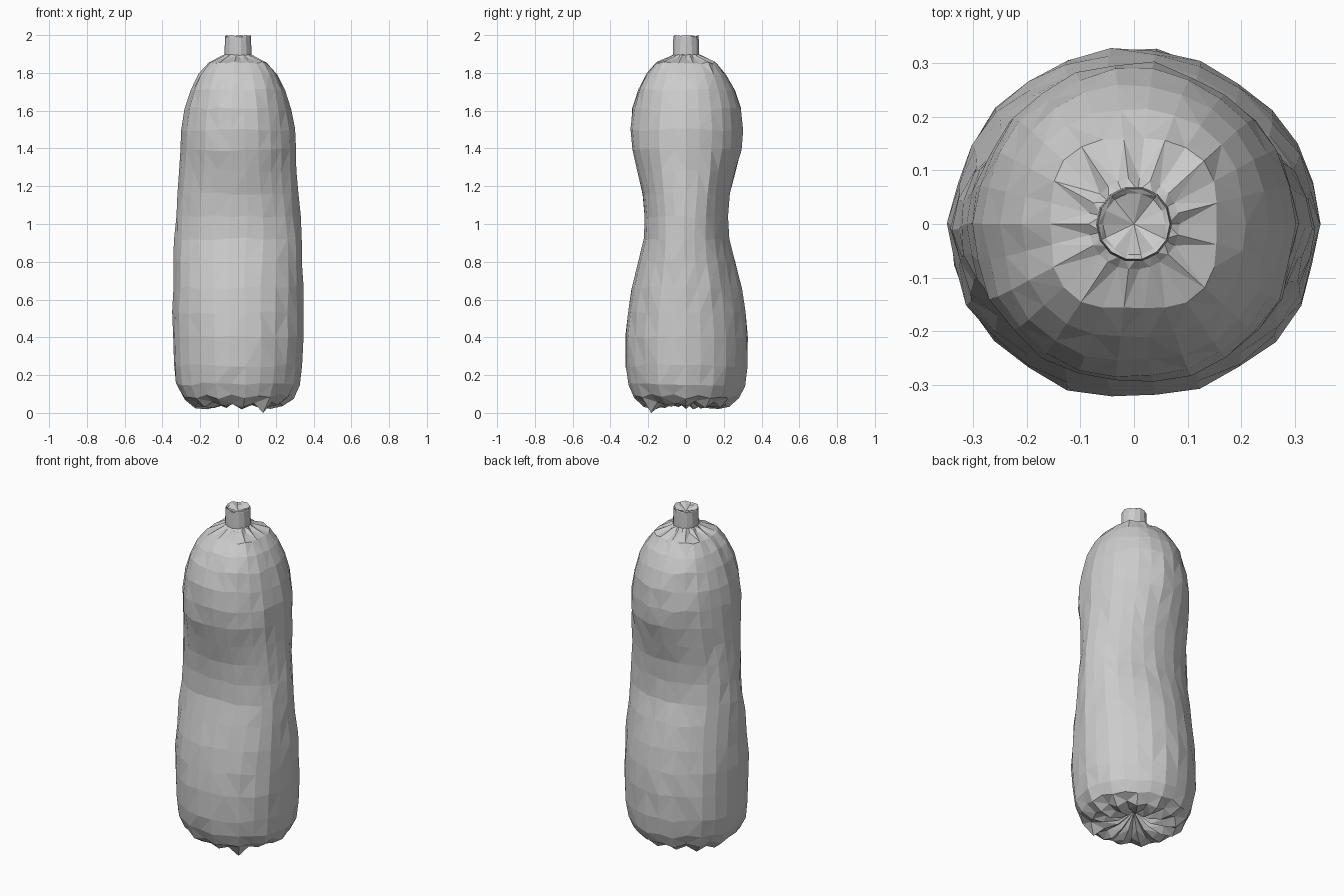
import bpy, bmesh, math, random

if "Cube" in bpy.data.objects:
    bpy.data.objects.remove(bpy.data.objects["Cube"])

random.seed(4)
N = 26


def loft(name, rings):
    """Skin a list of vertex rings; a one-point ring becomes a fan."""
    bm = bmesh.new()
    loops = [[bm.verts.new(p) for p in ring] for ring in rings]
    for a, b in zip(loops, loops[1:]):
        n = max(len(a), len(b))
        for i in range(n):
            j = (i + 1) % n
            if len(a) == 1:
                bm.faces.new((a[0], b[j], b[i]))
            elif len(b) == 1:
                bm.faces.new((a[i], a[j], b[0]))
            else:
                bm.faces.new((a[i], a[j], b[j], b[i]))
    bmesh.ops.triangulate(bm, faces=bm.faces[:])
    bmesh.ops.recalc_face_normals(bm, faces=bm.faces[:])
    mesh = bpy.data.meshes.new(name)
    bm.to_mesh(mesh)
    bm.free()
    obj = bpy.data.objects.new(name, mesh)
    bpy.context.collection.objects.link(obj)
    return obj


# Body profile: height, half width in x, half depth in y, fold depth, squareness
profile = [
    (0.065, 0.09, 0.09, 0.022, 0), (0.04, 0.17, 0.165, 0.02, 0),
    (0.045, 0.235, 0.225, 0.016, 0), (0.085, 0.295, 0.28, 0.012, 0),
    (0.15, 0.325, 0.308, 0.006, 0), (0.25, 0.341, 0.323, 0, 0),
    (0.40, 0.346, 0.324, 0, 0), (0.53, 0.346, 0.312, 0, 0),
    (0.66, 0.345, 0.292, 0, 0), (0.80, 0.342, 0.257, 0, 0),
    (0.92, 0.338, 0.226, 0, 0), (1.04, 0.33, 0.221, 0, 0),
    (1.16, 0.32, 0.234, 0, 0), (1.28, 0.31, 0.262, 0, 0),
    (1.39, 0.306, 0.290, 0, 0), (1.50, 0.300, 0.298, 0, 0),
    (1.61, 0.283, 0.287, 0, 0), (1.71, 0.25, 0.256, 0, 0.03),
    (1.79, 0.208, 0.212, 0.002, 0.07), (1.852, 0.155, 0.158, 0.005, 0.13),
    (1.885, 0.085, 0.085, 0.009, 0), (1.90, 0.062, 0.062, 0, 0)]

# Uneven vertical creases shared by the whole body, and uneven end folds
crease = [random.uniform(-0.006, 0.005) for _ in range(N)]
crease[0] = crease[N // 2] = 0
fold = [(1 if i % 2 else -1) * random.uniform(0.3, 1.0) for i in range(N)]

rings = [[(0, 0, 0.12)]]
for z, rx, ry, depth, square in profile:
    ring = []
    waist = math.exp(-((z - 0.95) / 0.35) ** 2)
    fade = min(1, min(rx, ry) / 0.25)
    for i in range(N):
        a = 2 * math.pi * i / N
        a += 0.05 * waist * math.sin(3 * a + 5 * z)
        k = 1 + fade * (crease[i] + random.uniform(-0.004, 0.004)) / 0.3
        k += square * math.sin(2 * a) ** 2
        ring.append((rx * k * math.cos(a), ry * k * math.sin(a),
                     z + depth * fold[i] + fade * random.uniform(-0.008, 0.008)))
    rings.append(ring)
rings[3][22] = (rings[3][22][0], rings[3][22][1], 0.0)   # lowest pleat touches the ground
rings.append([(0, 0, 1.90)])
loft("gourd_body", rings)


# Stem: short stub with a thin rim and a slightly sunken top
def stem_ring(r, z, wobble=0.0):
    return [(r * math.cos(2 * math.pi * i / 14), r * math.sin(2 * math.pi * i / 14),
             z - wobble * (i % 3)) for i in range(14)]


loft("stem", [[(0, 0, 1.87)], stem_ring(0.071, 1.875), stem_ring(0.071, 1.91),
              stem_ring(0.069, 1.99), stem_ring(0.067, 2.0, 0.004),
              stem_ring(0.058, 1.995, 0.007), [(0, 0, 1.97)]])
